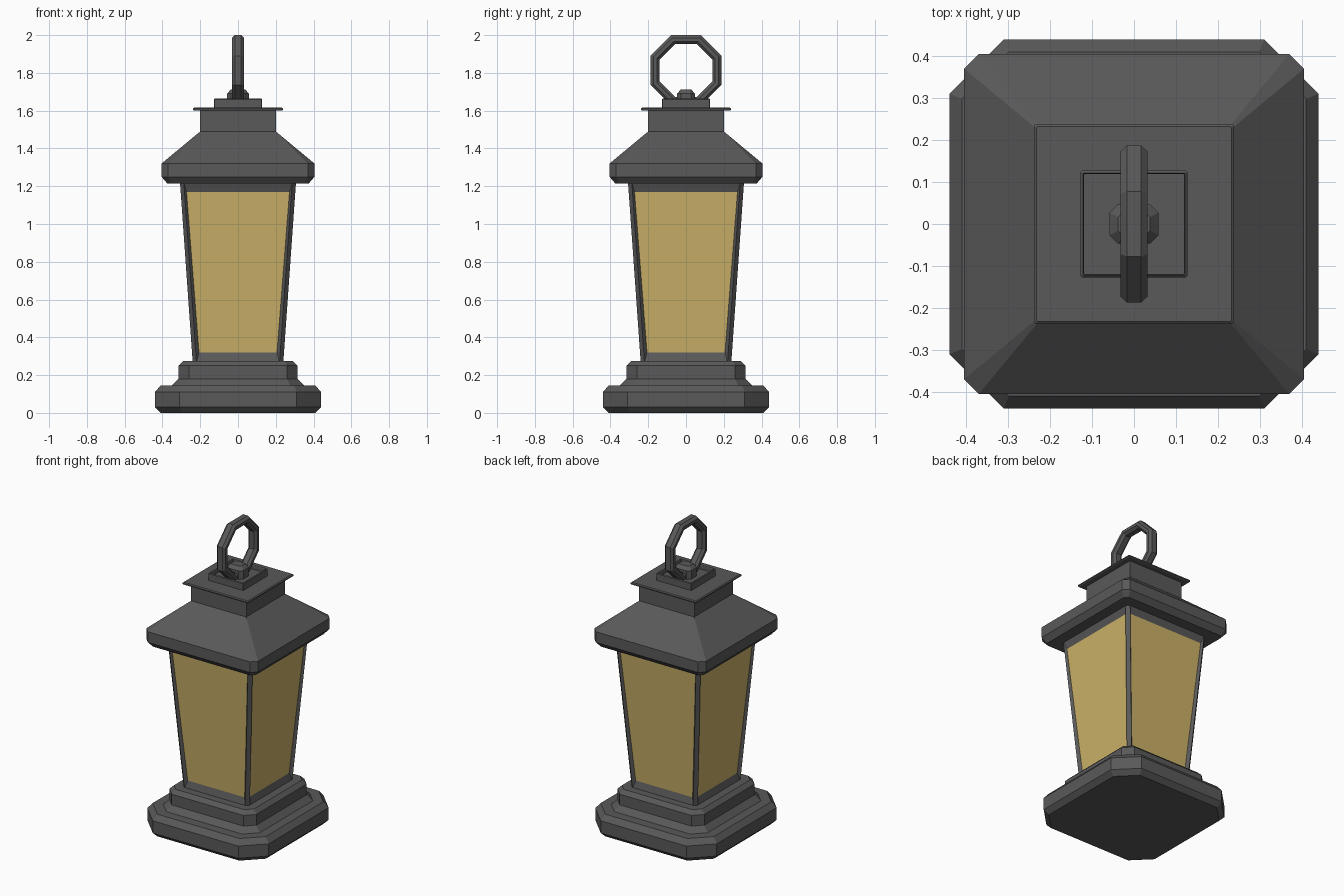
import bpy, bmesh
from math import pi, cos, sin

if "Cube" in bpy.data.objects:
    bpy.data.objects.remove(bpy.data.objects["Cube"])


def material(name, color):
    m = bpy.data.materials.new(name)
    m.diffuse_color = color
    m.use_nodes = True
    m.node_tree.nodes["Principled BSDF"].inputs["Base Color"].default_value = m.diffuse_color
    return m


METAL = material("dark_metal", (0.1, 0.1, 0.1, 1))
GLASS = material("amber_glass", (0.6, 0.44, 0.14, 1))


def finish(name, bm, mats=(METAL,)):
    bmesh.ops.remove_doubles(bm, verts=bm.verts, dist=1e-5)
    bmesh.ops.recalc_face_normals(bm, faces=bm.faces)
    me = bpy.data.meshes.new(name)
    bm.to_mesh(me)
    bm.free()
    for m in mats:
        me.materials.append(m)
    ob = bpy.data.objects.new(name, me)
    bpy.context.collection.objects.link(ob)
    return ob


def stack(levels):
    """Loft rectangles with cut corners; each level is (half x, half y, cut, z)."""
    bm = bmesh.new()
    rings = []
    for hx, hy, c, z in levels:
        a, b = hx - c, hy - c
        pts = [(hx, -b), (hx, b), (a, hy), (-a, hy),
               (-hx, b), (-hx, -b), (-a, -hy), (a, -hy)]
        rings.append([bm.verts.new((x, y, z)) for x, y in pts])
    for lo, hi in zip(rings, rings[1:]):
        for i in range(8):
            j = (i + 1) % 8
            bm.faces.new((lo[i], lo[j], hi[j], hi[i]))
    bm.faces.new(rings[0][::-1])
    bm.faces.new(rings[-1])
    return bm


def square(levels):
    return stack([(h, h, c, z) for h, c, z in levels])


# Stepped foot
finish("foot", square([
    (.41, .112, 0), (.44, .13, .03), (.44, .13, .11), (.41, .112, .145),
    (.35, .075, .145), (.315, .055, .18), (.315, .055, .25), (.29, .042, .275)]))

# Tapered body with four recessed glass panes
bm = square([(.24, .02, .27), (.307, .02, 1.22)])
panes = [f for f in bm.faces if abs(f.normal.z) < .5 and f.calc_area() > .2]
if len(panes) != 4:
    bm.normal_update()
    panes = [f for f in bm.faces if abs(f.normal.z) < .5 and f.calc_area() > .2]
bmesh.ops.inset_individual(bm, faces=panes, thickness=.02, depth=-.015)
for f in panes:
    f.material_index = 1
    for v in f.verts:
        v.co.z = .32 if v.co.z < .7 else 1.17
finish("body", bm, (METAL, GLASS))

# Roof with collar, sloping from cut corners to a plain square
finish("roof", square([
    (.375, .022, 1.215), (.405, .035, 1.25), (.405, .035, 1.32),
    (.2, 0, 1.49), (.2, 0, 1.605)]))

# Thin cap plate
finish("cap_plate", square([
    (.232, .002, 1.6), (.238, .004, 1.604), (.238, .004, 1.611), (.232, .002, 1.616)]))

# Raised mount with a shallow well
finish("ring_mount", square([
    (.127, .003, 1.61), (.127, .003, 1.66), (.122, .002, 1.665),
    (.119, .002, 1.66), (.119, .002, 1.635)]))

# Clasp holding the ring
finish("ring_clasp", stack([
    (.058, .047, .02, 1.63), (.058, .047, .02, 1.69), (.038, .028, .012, 1.712)]))

# Eight-sided carrying ring with a chamfered section (x, apothem)
section = [(-.017, .187), (.017, .187), (.032, .173), (.032, .154),
           (.017, .14), (-.017, .14), (-.032, .154), (-.032, .173)]
bm = bmesh.new()
loops = []
for k in range(8):
    t = (k + .5) * pi / 4
    s = 1 / cos(pi / 8)
    loops.append([bm.verts.new((x, r * s * cos(t), 1.813 + r * s * sin(t)))
                  for x, r in section])
for k in range(8):
    a, b = loops[k], loops[(k + 1) % 8]
    for i in range(8):
        j = (i + 1) % 8
        bm.faces.new((a[i], a[j], b[j], b[i]))
finish("carrying_ring", bm)
